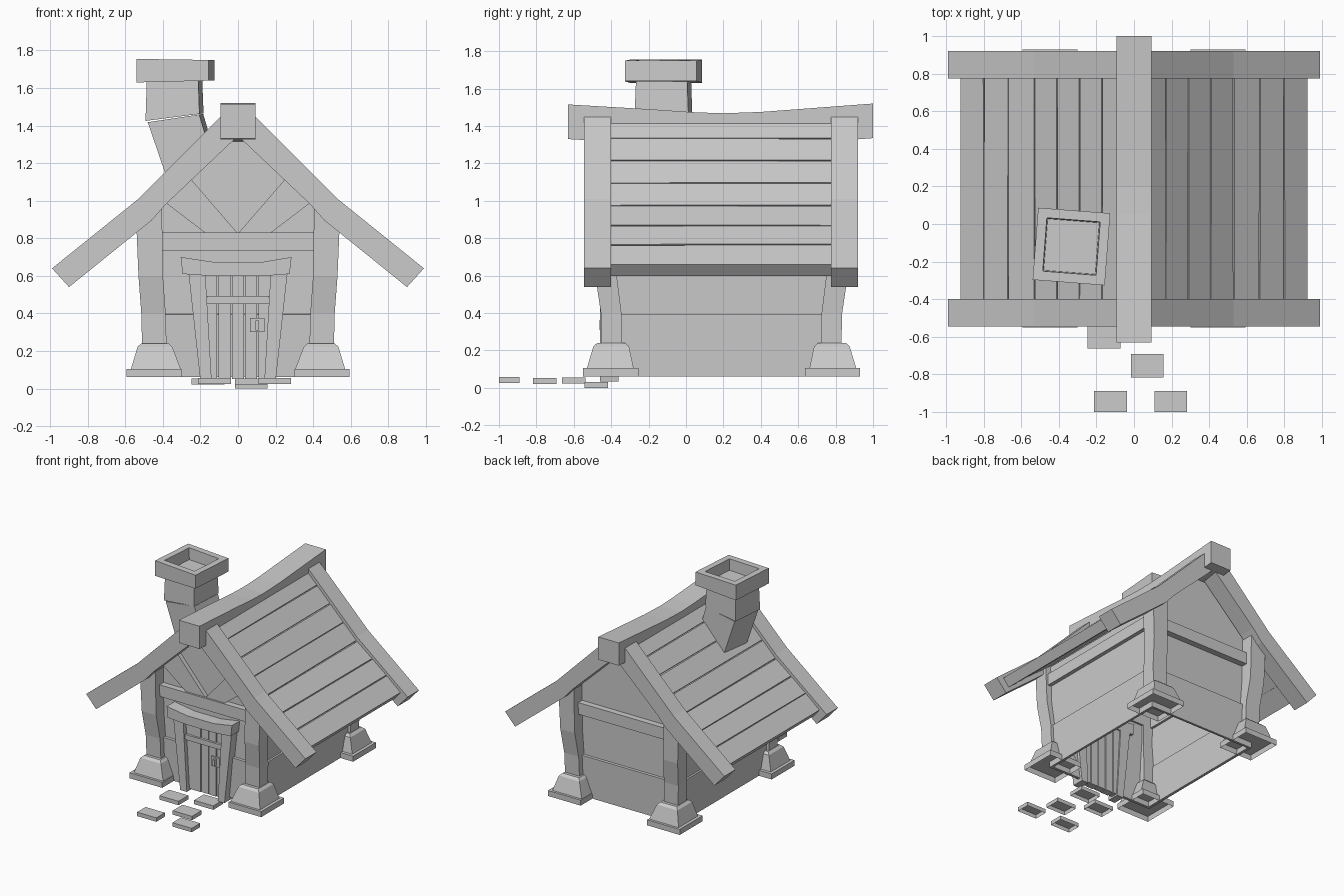
import bpy, bmesh, math, random
from mathutils import Matrix, Vector

if "Cube" in bpy.data.objects:
    bpy.data.objects.remove(bpy.data.objects["Cube"])

random.seed(4)
MID = 0.38  # a front y maps to a back y as MID - y


def loft(name, sections, start=True, end=True):
    """Skin equal-length loops of 3D points, with optional end caps."""
    bm = bmesh.new()
    rings = [[bm.verts.new(p) for p in s] for s in sections]
    n = len(rings[0])
    for a, b in zip(rings, rings[1:]):
        for i in range(n):
            j = (i + 1) % n
            bm.faces.new((a[i], a[j], b[j], b[i]))
    if start:
        bm.faces.new(rings[0][::-1])
    if end:
        bm.faces.new(rings[-1])
    bmesh.ops.recalc_face_normals(bm, faces=bm.faces[:])
    me = bpy.data.meshes.new(name)
    bm.to_mesh(me)
    bm.free()
    ob = bpy.data.objects.new(name, me)
    bpy.context.collection.objects.link(ob)
    return ob


def rect(x0, x1, y0, y1, z):
    return [(x0, y0, z), (x1, y0, z), (x1, y1, z), (x0, y1, z)]


def box(name, x0, x1, y0, y1, z0, z1, bottom=True):
    return loft(name, [rect(x0, x1, y0, y1, z0), rect(x0, x1, y0, y1, z1)], start=bottom)


def prism(name, profile, y0, y1, sx=1):
    return loft(name, [[(sx * x, y, z) for x, z in profile] for y in (y0, y1)])


def flip(section, sx, back):
    return [(sx * x, MID - y if back else y, z) for x, y, z in section]


# House shell, open underneath
shell = [(-0.465, 0.06), (-0.495, 0.9), (0, 1.37), (0.495, 0.9), (0.465, 0.06)]
house = prism("house_walls", shell, -0.385, 0.765)
bm = bmesh.new()
bm.from_mesh(house.data)
bmesh.ops.delete(bm, geom=[f for f in bm.faces if all(v.co.z < 0.1 for v in f.verts)],
                 context='FACES_ONLY')
bm.to_mesh(house.data)
bm.free()

# Thicker lower wall
skirt = loft("lower_wall", [rect(-0.48, 0.48, -0.40, 0.78, 0.06),
                            rect(-0.492, 0.492, -0.41, 0.79, 0.395)], False, False)
mod = skirt.modifiers.new("thickness", 'SOLIDIFY')
mod.thickness = 0.03

# Corner posts and flared feet
post = [(0.38, 0.51, -0.45, -0.34, 0.2), (0.385, 0.515, -0.455, -0.345, 0.4),
        (0.40, 0.53, -0.485, -0.37, 0.6), (0.405, 0.545, -0.49, -0.37, 0.96)]
foot = [(0.305, 0.57, -0.53, -0.28, 0.105), (0.35, 0.535, -0.495, -0.305, 0.222),
        (0.368, 0.515, -0.475, -0.325, 0.24)]
for sx in (1, -1):
    for back in (False, True):
        tag = ("right" if sx > 0 else "left") + ("_back" if back else "_front")
        loft("post_" + tag, [flip(rect(*r), sx, back) for r in post])
        loft("foot_" + tag, [flip(rect(*r), sx, back) for r in foot], start=False)
        loft("foot_plate_" + tag, [flip(rect(0.30, 0.595, -0.55, -0.255, z), sx, back)
                                   for z in (0.06, 0.105)], start=False)

# Cross beams around the walls
box("front_cross_beam", -0.41, 0.41, -0.435, -0.37, 0.735, 0.83)
box("back_cross_beam", -0.41, 0.41, 0.75, 0.815, 0.735, 0.83)
for sx in (1, -1):
    loft("side_beam", [flip(rect(0.47, 0.52, -0.39, 0.77, z), sx, False) for z in (0.735, 0.83)])

# Diagonal gable braces
for sx in (1, -1):
    prism("gable_brace", [(0, 0.825), (0.17, 0.825), (0.40, 1.0), (0.255, 1.12)],
          -0.42, -0.37, sx)

# Roof: under layer, planks with narrow gaps, and rake beams
top = [(0.05, 1.455), (0.17, 1.335), (0.29, 1.215), (0.41, 1.095),
       (0.53, 0.975), (0.67, 0.868), (0.80, 0.765), (0.925, 0.66)]


def below(p, d):
    k = 0.707 if p[0] < 0.5 else 0.635
    return Vector((p[0] - d * k, p[1] - d * math.sqrt(1 - k * k)))


for sx in (1, -1):
    layer = [below(p, 0.02) for p in top] + [below(p, 0.075) for p in top[::-1]]
    prism("roof_under_layer", layer, -0.42, 0.80, sx)
    for a, b in zip(top, top[1:]):
        a, b = Vector(a), Vector(b)
        d = (b - a).normalized()
        ends = []
        for y in (-0.42, 0.80):
            p = a + d * random.uniform(0.001, 0.006)
            q = b - d * (random.uniform(0.001, 0.006) if b.x < 0.9 else 0)
            t = 0.08 if b.x > 0.9 else 0.04
            ends.append([(sx * v.x, y, v.y) for v in (p, q, below(q, t), below(p, t))])
        loft("roof_plank", ends)
    rake = [(0, 1.45), (0.09, 1.45), (0.53, 1.01), (0.99, 0.64), (0.90, 0.54),
            (0.46, 0.895), (0.38, 0.985), (0, 1.345)]
    prism("front_rake_beam", rake, -0.545, -0.40, sx)
    prism("back_rake_beam", rake, 0.775, 0.92, sx)

# Sagging ridge beam
ridge = [(-0.63, 1.515), (-0.2, 1.49), (0.05, 1.473), (0.2, 1.468), (0.4, 1.475), (1.0, 1.52)]
loft("ridge_beam", [[(-0.093, y, z - 0.185), (0.093, y, z - 0.185),
                     (0.093, y, z), (-0.093, y, z)] for y, z in ridge])

# Crooked chimney: leaning base, shaft, hollow cap
CX, CY = -0.333, -0.12


def square(w, z, dx=0, tilt=0):
    m = Matrix.Rotation(math.radians(-4.4), 3, 'Z')
    pts = [m @ Vector((x * w / 2, y * w / 2, 0)) for x, y in ((-1, -1), (1, -1), (1, 1), (-1, 1))]
    return [(CX + dx + p.x, CY + p.y, z + tilt * p.x) for p in pts]


loft("chimney_base", [square(0.27, 1.0, 0.14), square(0.275, 1.44, 0, 0.15)])
loft("chimney_shaft", [square(0.288, 1.445, -0.005, 0.13), square(0.275, 1.64, -0.005)])
loft("chimney_cap", [square(0.385, 1.635, 0, 0.025), square(0.385, 1.752, 0, -0.015),
                     square(0.285, 1.752, 0, -0.015), square(0.275, 1.66)])

# Door frame
for sx in (1, -1):
    prism("door_jamb", [(0.20, 0.035), (0.14, 0.035), (0.175, 0.63), (0.265, 0.63)],
          -0.46, -0.36, sx)
prism("door_lintel", [(-0.305, 0.70), (-0.12, 0.672), (0.12, 0.672), (0.285, 0.70), (0.275, 0.61),
                      (0.12, 0.598), (-0.12, 0.598), (-0.295, 0.61)], -0.485, -0.36)

# Door planks, bar and latch
cuts = [-0.175, -0.108, -0.035, 0.035, 0.105, 0.175]
for i, (a, b) in enumerate(zip(cuts, cuts[1:])):
    box("door_plank", a + 0.003, b - 0.003, -0.425 - 0.004 * (i % 2), -0.37, 0.05, 0.62)
box("door_bar", -0.165, 0.165, -0.445, -0.41, 0.45, 0.492)
box("latch_plate", 0.065, 0.14, -0.44, -0.41, 0.30, 0.375)
box("latch_handle", 0.092, 0.112, -0.462, -0.43, 0.31, 0.362)

# Stepping stones, open underneath
for x, y, z in ((-0.16, -0.60, 0.022), (0.07, -0.48, 0.0), (0.07, -0.755, 0.02),
                (-0.125, -0.945, 0.025), (0.195, -0.945, 0.025)):
    w, d = 0.087, 0.055 if y < -0.9 else 0.063
    box("stepping_stone", x - w, x + w, y - d, y + d, z, z + 0.032, bottom=False)
